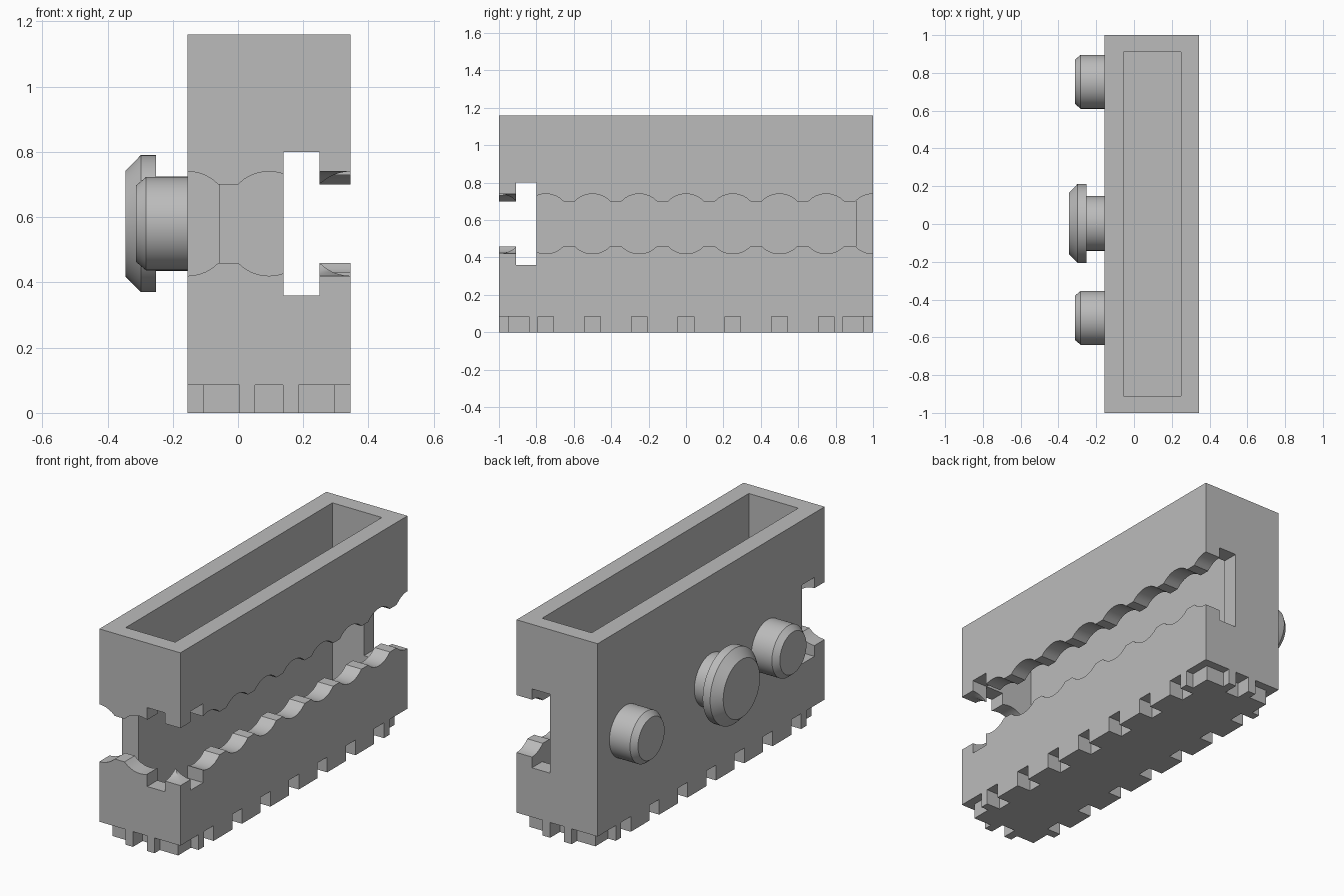
import bpy, bmesh, math
from mathutils import Matrix, Vector

if "Cube" in bpy.data.objects:
    bpy.data.objects.remove(bpy.data.objects["Cube"], do_unlink=True)

grey = bpy.data.materials.new("plain grey")
grey.use_nodes = True
grey.diffuse_color = (0.5, 0.5, 0.5, 1)
grey.node_tree.nodes["Principled BSDF"].inputs["Base Color"].default_value = (0.5, 0.5, 0.5, 1)

X0, X1, Y1, TOP = -0.155, 0.345, 1.0, 1.16
XC, ZC = (X0 + X1) / 2, TOP / 2
OUT = 0.1          # overshoot of cutters past the outer faces
PITCH = 0.25


def finish(bm, name):
    bmesh.ops.recalc_face_normals(bm, faces=bm.faces)
    mesh = bpy.data.meshes.new(name)
    bm.to_mesh(mesh)
    bm.free()
    mesh.materials.append(grey)
    obj = bpy.data.objects.new(name, mesh)
    bpy.context.collection.objects.link(obj)
    return obj


def boxes(name, ranges):
    bm = bmesh.new()
    for x0, x1, y0, y1, z0, z1 in ranges:
        size = Matrix.Diagonal((x1 - x0, y1 - y0, z1 - z0, 1))
        centre = Matrix.Translation(((x0 + x1) / 2, (y0 + y1) / 2, (z0 + z1) / 2))
        bmesh.ops.create_cube(bm, size=1, matrix=centre @ size)
    return finish(bm, name)


def scalloped_slot(name, crests, place, depth):
    """Slot whose upper and lower edges are rows of arcs with short flats between."""
    reach, rise, narrow, steps = 0.095, 0.04, 0.12, 10
    radius = (reach ** 2 + rise ** 2) / (2 * rise)
    upper = []
    for c in crests:
        for i in range(steps + 1):
            d = reach * (2 * i / steps - 1)
            upper.append((c + d, narrow + rise - radius + math.sqrt(radius ** 2 - d * d)))
    outline = [(u, ZC + h) for u, h in upper] + [(u, ZC - h) for u, h in reversed(upper)]
    bm = bmesh.new()
    face = bm.faces.new([bm.verts.new(place(u, z)) for u, z in outline])
    new = bmesh.ops.extrude_face_region(bm, geom=[face])["geom"]
    bmesh.ops.translate(bm, vec=Vector(depth),
                        verts=[g for g in new if isinstance(g, bmesh.types.BMVert)])
    return finish(bm, name)


def activate(obj):
    bpy.ops.object.select_all(action="DESELECT")
    obj.select_set(True)
    bpy.context.view_layer.objects.active = obj


def cut(obj, cutter):
    cutter.hide_render = True
    mod = obj.modifiers.new("cut", "BOOLEAN")
    mod.operation, mod.solver, mod.object = "DIFFERENCE", "EXACT", cutter
    activate(obj)
    bpy.ops.object.modifier_apply(modifier=mod.name)
    bpy.data.objects.remove(cutter, do_unlink=True)


def smooth(obj):
    activate(obj)
    bpy.ops.object.shade_smooth_by_angle(angle=math.radians(30))


# Hollow body, open at the top
body = boxes("body", [(X0, X1, -Y1, Y1, 0, TOP)])
cut(body, boxes("cavity", [(-0.055, 0.25, -0.91, 0.91, 0.1, TOP + OUT)]))

# Wide inner channels behind the lips on the long side and the front
cut(body, boxes("side_channel", [(0.14, 0.25, -Y1 - OUT, Y1 + OUT, 0.36, 0.80)]))
cut(body, boxes("front_channel", [(X0 - OUT, X1 + OUT, -0.91, -0.80, 0.36, 0.80)]))

# Scalloped openings in the lips
cut(body, scalloped_slot("side_slot", [i * PITCH for i in range(-4, 5)],
                         lambda u, z: (0.2, u, z), (0.25, 0, 0)))
cut(body, scalloped_slot("front_slot", [XC + i * PITCH for i in (-1, 0, 1)],
                         lambda u, z: (u, -0.86, z), (0, -0.25, 0)))

# Foot notches: rows along the sides, one at each end
H, HALF, DEEP = 0.085, 0.0425, 0.085
notches = []
for i in range(-3, 4):
    y = i * PITCH
    notches.append((X0 - OUT, X0 + DEEP, y - HALF, y + HALF, -OUT, H))
    notches.append((X1 - DEEP, X1 + OUT, y - HALF, y + HALF, -OUT, H))
notches.append((XC - HALF, XC + HALF, -Y1 - OUT, -Y1 + DEEP, -OUT, H))
notches.append((XC - HALF, XC + HALF, Y1 - DEEP, Y1 + OUT, -OUT, H))
cut(body, boxes("foot_notches", notches))

# Shallow steps wrapped round the four foot corners
STEP, ARM = 0.047, 0.16
ends, sides = [], []
for xa, xb, xs in ((X0 - OUT, X0 + ARM, X0 + STEP), (X1 + OUT, X1 - ARM, X1 - STEP)):
    for s in (-1, 1):
        far, near, arm = s * (Y1 + OUT), s * (Y1 - STEP), s * (Y1 - ARM)
        ends.append((min(xa, xb), max(xa, xb), min(far, near), max(far, near), -OUT, H))
        sides.append((min(xa, xs), max(xa, xs), min(far, arm), max(far, arm), -OUT, H))
cut(body, boxes("corner_end_steps", ends))
cut(body, boxes("corner_side_steps", sides))
smooth(body)


def knob(name, y, profile, segments=64):
    """Turned knob; profile is (x, radius) from the wall outwards."""
    bm = bmesh.new()
    rings = []
    for x, r in profile:
        rings.append([bm.verts.new((x, y + r * math.cos(a), ZC + r * math.sin(a)))
                      for a in (2 * math.pi * k / segments for k in range(segments))])
    for a, b in zip(rings, rings[1:]):
        for k in range(segments):
            n = (k + 1) % segments
            bm.faces.new((a[k], a[n], b[n], b[k]))
    bm.faces.new(rings[0])
    bm.faces.new(rings[-1])
    smooth(finish(bm, name))


# Knobs on the right wall
plain = [(X0, 0.143), (-0.282, 0.143), (-0.313, 0.117)]
knob("rear_knob", 0.753, plain)
knob("front_knob", -0.497, plain)
knob("centre_knob", 0.003, [(X0, 0.145), (-0.252, 0.145), (-0.252, 0.21),
                            (-0.298, 0.21), (-0.345, 0.162)])
